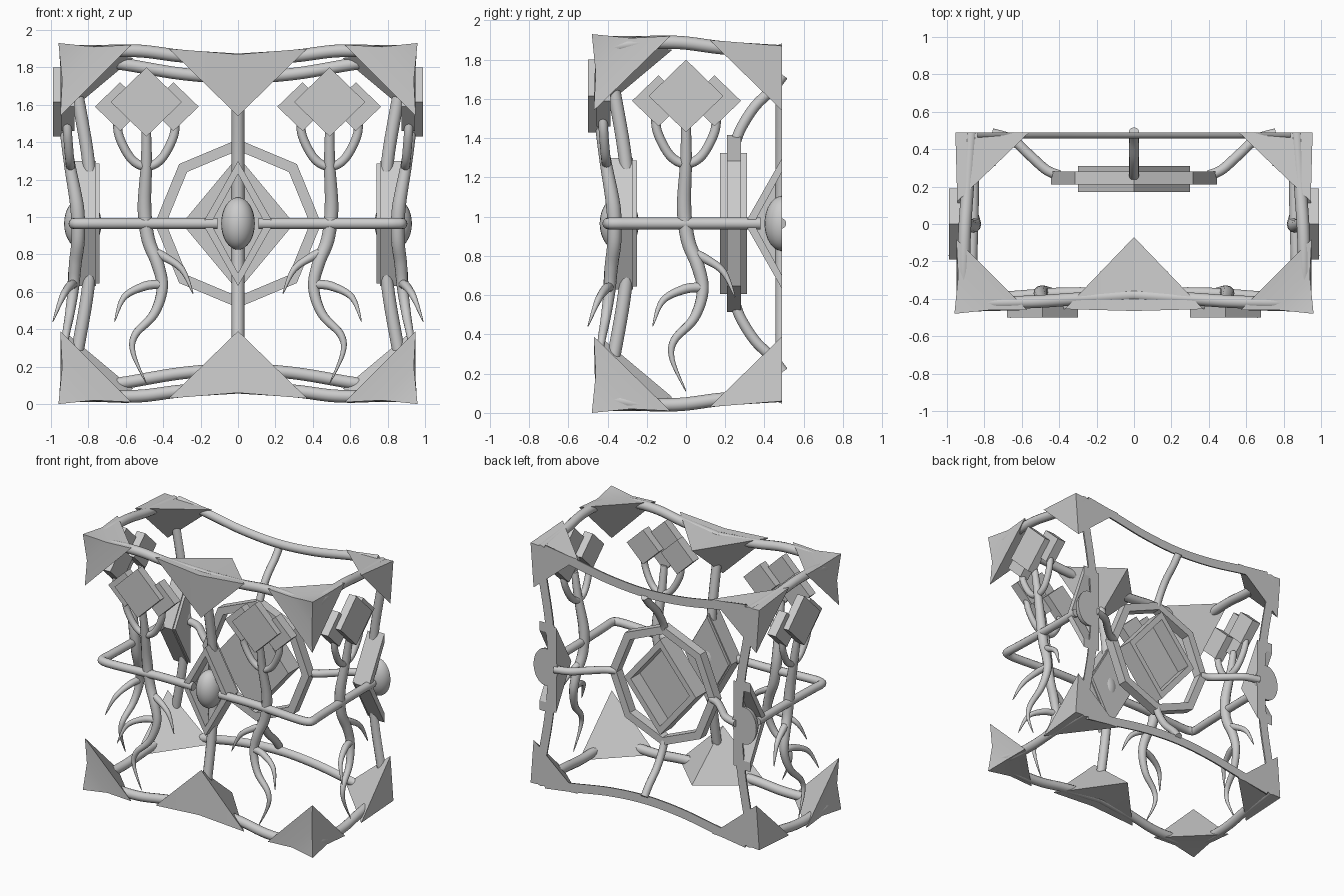
import bpy, bmesh, math
from mathutils import Vector, Matrix

if "Cube" in bpy.data.objects:
    bpy.data.objects.remove(bpy.data.objects["Cube"])

CUT, MID = 0.49, 0.965          # rear cut plane, centre height

# Placement transforms: front, mirrored front, right side, left side, upside down
F = Matrix.Identity(4)
MX = Matrix.Diagonal((-1, 1, 1, 1))
R = Matrix.Translation((0, CUT, 0)) @ Matrix.Rotation(math.pi / 2, 4, 'Z') @ Matrix.Translation((0, -CUT, 0))
L = MX @ R
FLIP = Matrix.Translation((0, 0, 2 * MID)) @ Matrix.Diagonal((1, 1, -1, 1))
FULL = (F, R, L)
HALF = (F, MX, R, L)


def finish(bm, name, mat=F, cut=True, smooth=True):
    bm.transform(mat)
    if cut:
        geom = bm.verts[:] + bm.edges[:] + bm.faces[:]
        bmesh.ops.bisect_plane(bm, geom=geom, dist=1e-5, plane_co=(0, CUT, 0),
                               plane_no=(0, 1, 0), clear_outer=True)
        bmesh.ops.holes_fill(bm, edges=[e for e in bm.edges if e.is_boundary], sides=0)
    bmesh.ops.recalc_face_normals(bm, faces=bm.faces)
    me = bpy.data.meshes.new(name)
    bm.to_mesh(me)
    bm.free()
    if smooth:
        me.shade_smooth()
        me.set_sharp_from_angle(angle=math.radians(40))
    ob = bpy.data.objects.new(name, me)
    bpy.context.collection.objects.link(ob)
    return ob


def tube(name, pts, radii, mat=F, cut=True, sides=12, steps=6):
    """Round tube through a smooth path with a radius per point."""
    p = [Vector(q) for q in pts]
    if not isinstance(radii, (list, tuple)):
        radii = [radii] * len(p)
    path, rad = [], []
    for i in range(len(p) - 1):
        a, b, c, d = p[max(i - 1, 0)], p[i], p[i + 1], p[min(i + 2, len(p) - 1)]
        for k in range(steps + (i == len(p) - 2)):
            t = k / steps
            path.append(0.5 * (2 * b + (c - a) * t + (2 * a - 5 * b + 4 * c - d) * t * t
                               + (3 * b - a - 3 * c + d) * t ** 3))
            rad.append(radii[i] * (1 - t) + radii[i + 1] * t)
    bm = bmesh.new()
    rings, n = [], None
    for i, q in enumerate(path):
        tan = (path[min(i + 1, len(path) - 1)] - path[max(i - 1, 0)]).normalized()
        if n is None:
            ref = Vector((0, 1, 0)) if abs(tan.y) < 0.8 else Vector((0, 0, 1))
            n = ref
        n = (n - tan * n.dot(tan)).normalized()
        w = tan.cross(n)
        rings.append([bm.verts.new(q + rad[i] * (math.cos(2 * math.pi * k / sides) * n
                      + math.sin(2 * math.pi * k / sides) * w)) for k in range(sides)])
    for r0, r1 in zip(rings, rings[1:]):
        for k in range(sides):
            j = (k + 1) % sides
            bm.faces.new((r0[k], r0[j], r1[j], r1[k]))
    bm.faces.new(rings[0])
    bm.faces.new(rings[-1])
    return finish(bm, name, mat, cut)


def plate(name, n, c, rx, rz, y0, y1, mat=F, inner=None):
    """Polygon plate facing y, or an open frame when inner radii are given."""
    bm = bmesh.new()

    def loop(ax, az, y):
        return [bm.verts.new((c[0] + ax * math.cos(2 * math.pi * k / n), y,
                              c[1] + az * math.sin(2 * math.pi * k / n))) for k in range(n)]
    loops = [loop(rx, rz, y0), loop(rx, rz, y1)]
    if inner:
        loops += [loop(*inner, y1), loop(*inner, y0)]
    for i in range(len(loops) if inner else 1):
        a, b = loops[i], loops[(i + 1) % len(loops)]
        for k in range(n):
            j = (k + 1) % n
            bm.faces.new((a[k], a[j], b[j], b[k]))
    if not inner:
        bm.faces.new(loops[0])
        bm.faces.new(loops[1])
    return finish(bm, name, mat, smooth=False)


def solid(name, verts, faces, mat):
    bm = bmesh.new()
    v = [bm.verts.new(q) for q in verts]
    for f in faces:
        bm.faces.new([v[i] for i in f])
    return finish(bm, name, mat)


for flip in (F, FLIP):
    # Corner caps with slightly hollow edges
    for m in (F, MX):
        solid("corner_cap",
              [(-.96, -.48, 1.93), (-.77, -.46, 1.91), (-.94, -.28, 1.91), (-.94, -.46, 1.73),
               (-.57, -.46, 1.92), (-.95, -.08, 1.92), (-.95, -.47, 1.54)],
              [(0, 1, 2), (0, 2, 3), (0, 3, 1), (1, 4, 5, 2), (2, 5, 6, 3), (3, 6, 4, 1), (4, 6, 5)],
              m @ flip)
    # Caps in the middle of the edges
    for m in FULL:
        solid("edge_cap",
              [(0, -.465, 1.87), (-.37, -.455, 1.9), (.37, -.455, 1.9), (0, -.44, 1.54), (0, -.07, 1.85)],
              [(0, 1, 3), (0, 3, 2), (0, 2, 4), (0, 4, 1), (1, 4, 3), (2, 3, 4)], m @ flip)
    # Wavy edge tubes between the caps
    for m in HALF:
        tube("edge_tube", [(-.88, -.42, 1.86), (-.72, -.42, 1.885), (-.52, -.415, 1.887),
                           (-.3, -.40, 1.86), (0, -.38, 1.84)], .034, m @ flip)
    # Bowed cross beam along the rear cut
    tube("rear_beam", [(-.84, CUT, 1.85), (-.6, CUT, 1.815), (-.3, CUT, 1.765), (0, CUT, 1.745),
                       (.3, CUT, 1.765), (.6, CUT, 1.815), (.84, CUT, 1.85)], .033, flip)

for m in FULL:
    # Bowed upright with diamond shield and bead
    tube("upright", [(0, -.40, 1.8), (0, -.36, 1.6), (0, -.31, 1.3), (0, -.285, MID),
                     (0, -.31, .63), (0, -.36, .33), (0, -.40, .13)], .034, m)
    plate("shield_rim", 4, (0, MID), .19, .335, -.39, -.27, m, inner=(.145, .265))
    plate("shield_back", 4, (0, MID), .18, .32, -.29, -.25, m)
    bm = bmesh.new()
    bmesh.ops.create_uvsphere(bm, u_segments=24, v_segments=16, radius=1)
    bm.transform(Matrix.Translation((0, -.34, MID)) @ Matrix.Diagonal((.09, .1, .14, 1)))
    finish(bm, "bead", m)

# Horizontal rods wrapping the front corners
for m in (F, MX):
    tube("waist_rod", [(-.11, -.37, MID), (-.4, -.37, MID), (-.75, -.395, MID), (-.85, -.39, MID),
                       (-.875, -.36, MID), (-.87, -.25, MID), (-.86, .1, MID), (-.86, .38, MID)],
         .03, m)

for m in HALF:
    # Rooted plant with block crown
    plate("crown_block", 4, (-.49, 1.615), .19, .185, -.5, -.44, m)
    for x in (-.63, -.345):
        plate("crown_side_block", 4, (x, 1.59), .135, .13, -.455, -.385, m)
    tube("fork", [(-.645, -.425, 1.53), (-.635, -.42, 1.43), (-.57, -.41, 1.31), (-.49, -.405, 1.27),
                  (-.41, -.41, 1.31), (-.345, -.42, 1.43), (-.335, -.425, 1.53)], .024, m)
    tube("trunk_root", [(-.49, -.44, 1.47), (-.49, -.41, 1.28), (-.5, -.37, 1.05), (-.48, -.365, .88),
                        (-.43, -.38, .75), (-.405, -.39, .62), (-.45, -.41, .48), (-.55, -.43, .37),
                        (-.56, -.44, .27), (-.49, -.45, .11)],
         [.024, .03, .037, .036, .034, .03, .025, .02, .013, .002], m)
    tube("inner_root", [(-.47, -.37, .82), (-.4, -.38, .79), (-.3, -.4, .72), (-.24, -.42, .59)],
         [.025, .024, .017, .002], m)
    tube("outer_root", [(-.41, -.39, .64), (-.5, -.41, .63), (-.61, -.45, .57), (-.66, -.5, .44)],
         [.025, .024, .017, .002], m)

# Inner octagon with diamond tray
plate("octagon_frame", 8, (0, MID), .445, .45, .21, .28, inner=(.385, .39))
plate("tray_rim", 4, (0, MID), .30, .36, .19, .31, inner=(.245, .295))
plate("tray_panel", 4, (0, MID), .30, .36, .172, .2)

# Arms from the octagon to the rear ring
for m in (F, MX):
    tube("side_arm", [(-.40, .26, MID), (-.47, .29, MID), (-.56, .37, MID), (-.65, .45, MID),
                      (-.76, .485, MID)], .027, m, cut=False)
for m in (F, FLIP):
    tube("upright_arm", [(0, .25, 1.37), (0, .28, 1.45), (0, .35, 1.56), (0, .44, 1.65),
                         (0, .495, 1.72)], .027, m, cut=False)
